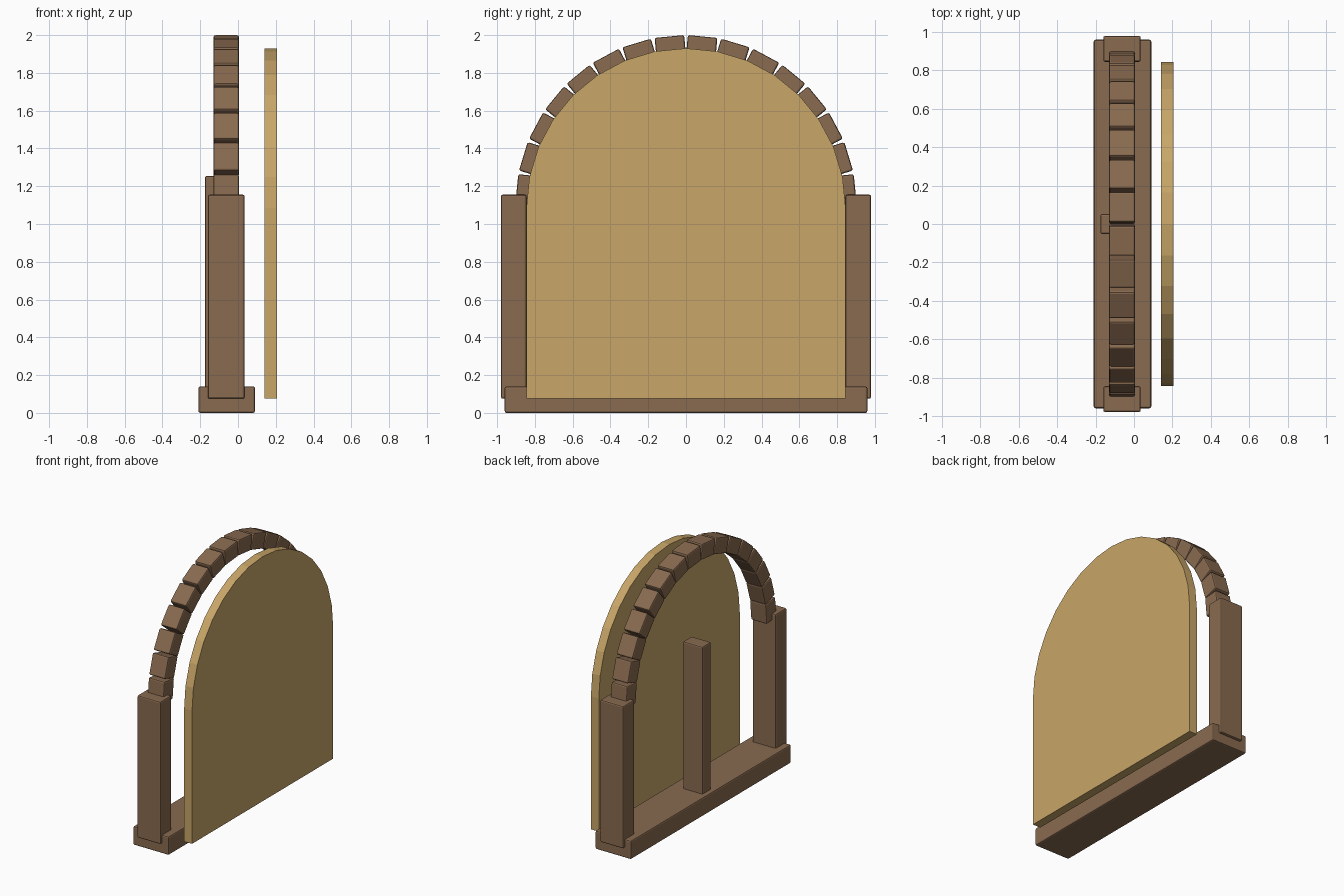
import bpy, bmesh
from math import pi, sin, cos
from mathutils import Matrix, Vector

cube = bpy.data.objects.get("Cube")
if cube:
    bpy.data.objects.remove(cube, do_unlink=True)


def material(name, rgb):
    m = bpy.data.materials.new(name)
    m.use_nodes = True
    m.diffuse_color = (*rgb, 1)
    bsdf = next(n for n in m.node_tree.nodes if n.type == 'BSDF_PRINCIPLED')
    bsdf.inputs["Base Color"].default_value = (*rgb, 1)
    return m


brown = material("brown_wood", (0.25, 0.145, 0.08))
tan = material("tan_panel", (0.58, 0.38, 0.14))


def finish(name, bm, mat):
    bmesh.ops.recalc_face_normals(bm, faces=bm.faces)
    mesh = bpy.data.meshes.new(name)
    bm.to_mesh(mesh)
    bm.free()
    mesh.materials.append(mat)
    obj = bpy.data.objects.new(name, mesh)
    bpy.context.collection.objects.link(obj)
    return obj


def beam(name, centre, size, tilt=0.0):
    """Softly bevelled box, tilted about the x axis."""
    bm = bmesh.new()
    bmesh.ops.create_cube(bm, size=1, matrix=Matrix.Diagonal((*size, 1)))
    obj = finish(name, bm, brown)
    obj.location = centre
    obj.rotation_euler.x = tilt
    bevel = obj.modifiers.new("soft_edges", 'BEVEL')
    bevel.width = 0.01
    bevel.segments = 2
    return obj


# Base beam and posts
beam("sill", (-0.06, 0, 0.07), (0.3, 1.92, 0.14))
for side, label in ((1, "back"), (-1, "front")):
    beam(label + "_post", (-0.0625, side * 0.9125, 0.615), (0.195, 0.135, 1.08))
beam("middle_post", (-0.0925, 0, 0.665), (0.165, 0.105, 1.18))

# Arch of separate blocks
BLOCKS = 16
OUTER, DEPTH, SPRING = 0.9, 0.12, 1.097
for i in range(BLOCKS):
    a = pi * (i + 0.5) / BLOCKS
    r = OUTER - DEPTH / 2
    beam(f"arch_block_{i + 1}", (-0.0625, r * cos(a), SPRING + r * sin(a)),
         (0.135, 0.157, DEPTH), a - pi / 2)

# Round-topped panel
R, BOTTOM, TOP = 0.845, 0.075, 1.085
outline = [(R, BOTTOM)]
outline += [(R * cos(pi * i / 16), TOP + R * sin(pi * i / 16)) for i in range(17)]
outline.append((-R, BOTTOM))
bm = bmesh.new()
face = bm.faces.new([bm.verts.new((0.14, y, z)) for y, z in outline])
ext = bmesh.ops.extrude_face_region(bm, geom=[face], use_keep_orig=True)
moved = [g for g in ext["geom"] if isinstance(g, bmesh.types.BMVert)]
bmesh.ops.translate(bm, verts=moved, vec=Vector((0.066, 0, 0)))
finish("arched_panel", bm, tan)
